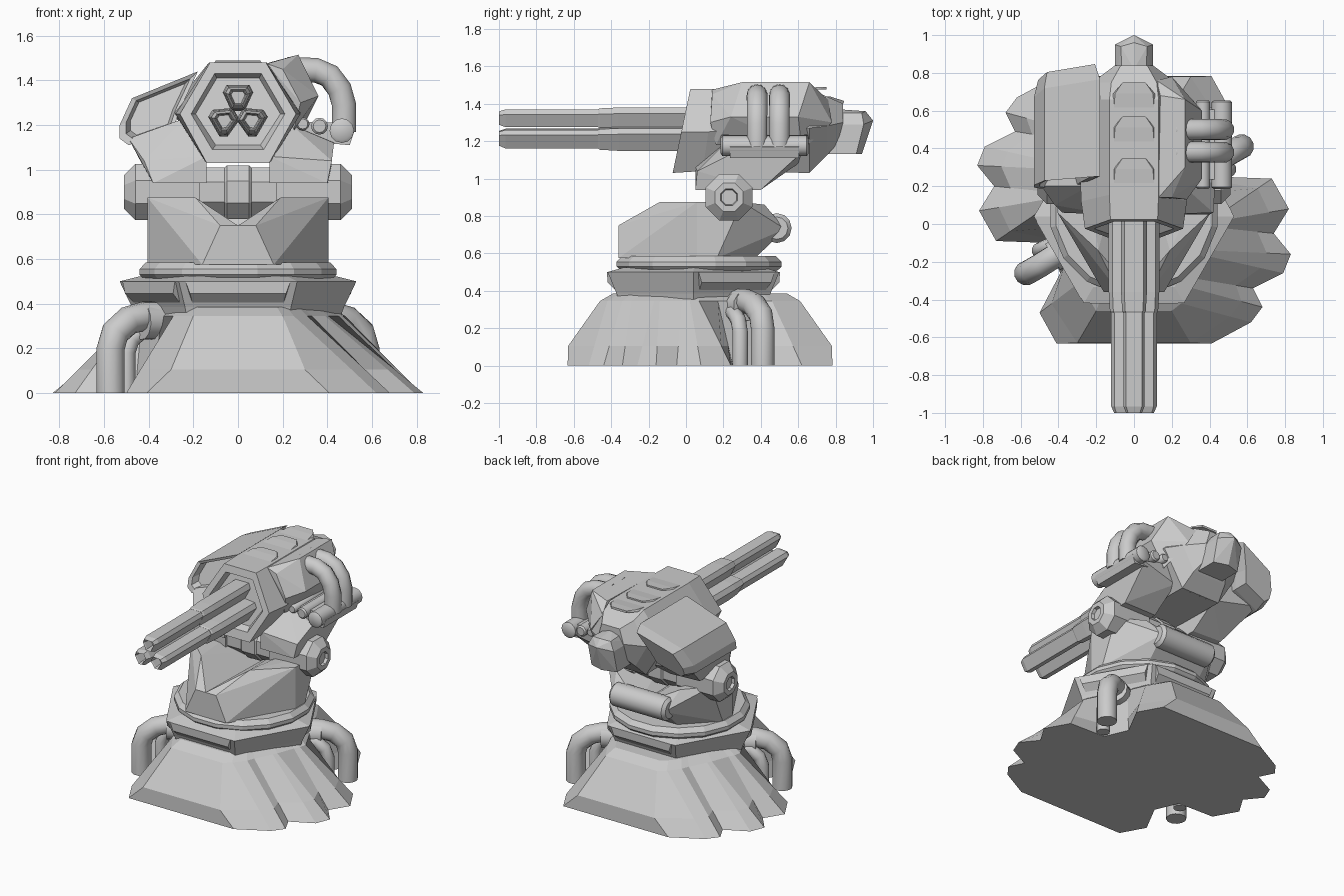
import bpy, bmesh, math
from mathutils import Vector, Matrix

if "Cube" in bpy.data.objects:
    bpy.data.objects.remove(bpy.data.objects["Cube"])

GREY = bpy.data.materials.new("armour_grey")
GREY.diffuse_color = (0.6, 0.6, 0.6, 1)
GREY.use_nodes = True
GREY.node_tree.nodes["Principled BSDF"].inputs["Base Color"].default_value = GREY.diffuse_color


def finish(name, bm):
    bmesh.ops.recalc_face_normals(bm, faces=bm.faces[:])
    me = bpy.data.meshes.new(name)
    bm.to_mesh(me)
    bm.free()
    me.materials.append(GREY)
    ob = bpy.data.objects.new(name, me)
    bpy.context.collection.objects.link(ob)
    return ob


def smooth(ob, angle=40):
    bpy.ops.object.select_all(action='DESELECT')
    ob.select_set(True)
    bpy.context.view_layer.objects.active = ob
    bpy.ops.object.shade_smooth_by_angle(angle=math.radians(angle))


def hull(name, pts, mirror=False):
    """Convex block through the points, optionally repeated at -x."""
    bm = bmesh.new()
    for s in ((1, -1) if mirror else (1,)):
        vs = [bm.verts.new((s * x, y, z)) for x, y, z in pts]
        r = bmesh.ops.convex_hull(bm, input=vs)
        junk = {v for v in r["geom_interior"] + r["geom_unused"] if isinstance(v, bmesh.types.BMVert)}
        bmesh.ops.delete(bm, geom=list(junk), context='VERTS')
    bmesh.ops.dissolve_limit(bm, angle_limit=0.03, verts=bm.verts[:], edges=bm.edges[:])
    return finish(name, bm)


def add_loft(bm, rings):
    rows = [[bm.verts.new(p) for p in ring] for ring in rings]
    n = len(rows[0])
    for a, b in zip(rows, rows[1:]):
        for i in range(n):
            j = (i + 1) % n
            bm.faces.new((a[i], a[j], b[j], b[i]))
    bm.faces.new(rows[0][::-1])
    bm.faces.new(rows[-1])


def loft(name, rings):
    bm = bmesh.new()
    add_loft(bm, rings)
    return finish(name, bm)


def lathe(name, profile, sides, centre, axis='z', turn=0.0):
    """Rings of (position along axis, radius) around the centre."""
    cx, cy, cz = centre
    rings = []
    for h, r in profile:
        ring = []
        for i in range(sides):
            a = 2 * math.pi * i / sides + turn
            u, v = r * math.cos(a), r * math.sin(a)
            ring.append({'x': (cx + h, cy + u, cz + v), 'y': (cx + u, cy + h, cz + v),
                         'z': (cx + u, cy + v, cz + h)}[axis])
        rings.append(ring)
    return loft(name, rings)


def pipe(name, pts, radius, sides=12):
    """Tube with mitred joints along a path."""
    pts = [Vector(p) for p in pts]
    bm = bmesh.new()
    rings, side = [], None
    for i, p in enumerate(pts):
        d = (pts[min(i + 1, len(pts) - 1)] - pts[max(i - 1, 0)]).normalized()
        side = d.orthogonal() if side is None else side - d * side.dot(d)
        side.normalize()
        up = d.cross(side)
        rings.append([p + radius * (side * math.cos(2 * math.pi * k / sides) +
                                    up * math.sin(2 * math.pi * k / sides)) for k in range(sides)])
    add_loft(bm, rings)
    smooth(finish(name, bm))


def opposite(p):
    return (-p[0], 0.15 - p[1], *p[2:])


# Skirt: smooth panel, ribbed fan and pipe recess, repeated by a half turn
foot = [(-.41, -.633), (.41, -.633), (.62, -.52), (.68, -.44), (.63, -.34), (.79, -.26), (.83, -.16),
        (.74, -.05), (.82, .08), (.73, .24), (.46, .25), (.39, .41), (.50, .62)]
rim = [(-.20, -.46), (.20, -.46), (.25, -.42), (.31, -.34), (.33, -.29), (.39, -.17), (.405, -.14),
       (.45, -.02), (.47, .02), (.48, .07), (.43, .17), (.34, .34), (.29, .46)]
middle = [(f[0] * .7 + r[0] * .3, f[1] * .7 + r[1] * .3) for f, r in zip(foot, rim)]
middle[0], middle[1] = (-.30, -.63), (.30, -.63)
rings = []
for half, z, s in ((foot, 0, 1), (middle, .105, 1), (rim, .345, 1), (rim, .385, .87)):
    full = half + [opposite(p) for p in half]
    rings.append([(x * s, .075 + (y - .075) * s, z) for x, y in full])
loft("base_skirt", rings)

# Hexagonal collar with overhanging plates on four sides, and turning ring
lathe("base_collar", [(.33, .455), (.385, .475), (.50, .53), (.525, .43)], 6, (0, .04, 0))
for i, a in enumerate((-90, 30, 90, 210)):
    turn = Matrix.Rotation(math.radians(a), 3, 'Z')
    pts = [turn @ Vector((r, s * w, z)) + Vector((0, .04, 0)) for s in (1, -1) for r, w, z in
           ((.35, .2, .385), (.40, .2, .385), (.46, .215, .445), (.462, .235, .50), (.35, .2, .505))]
    hull(f"collar_plate_{i + 1}", pts)
lathe("turning_ring", [(.50, .41), (.515, .435), (.53, .45), (.555, .45), (.585, .42)], 16, (0, .07, 0),
      turn=math.pi / 16)

# Pipes running out of the skirt on two sides
for name, r, path in (
        ("large_base_pipe", .065, [(.57, .41, 0), (.57, .41, .20), (.55, .40, .27), (.49, .365, .325),
                                   (.42, .32, .345), (.30, .26, .345)]),
        ("small_base_pipe", .042, [(.50, .29, 0), (.50, .29, .18), (.48, .28, .24), (.43, .26, .28),
                                   (.32, .22, .29)]),
        ("base_pipe_flange", .082, [(.43, .325, .32), (.36, .285, .32)])):
    pipe(name + "_right", path, r)
    pipe(name + "_left", [opposite(p) for p in path], r)

# Body: two wedge halves meeting in a central valley
hull("body", [(0, -.36, .575), (.16, -.36, .575), (.405, .06, .575), (.405, .165, .575), (.2, .37, .575),
              (0, .37, .575), (0, -.36, .75), (.08, -.36, .75), (.19, -.14, .875), (.405, .06, .875),
              (.405, .30, .875), (.25, .42, .86), (.2, .53, .73), (0, .53, .73)], True)
smooth(lathe("rear_cylinder", [(-.22, .06), (-.20, .08), (.20, .08), (.22, .06)], 12, (0, .485, .735), 'x'))

# Pivot axle with stepped hub caps
R = 1 / math.cos(math.pi / 8)
lathe("pivot_axle", [(-.20, .11 * R), (-.06, .11 * R), (-.05, .12 * R), (.05, .12 * R), (.06, .11 * R),
                     (.20, .11 * R)], 8, (0, .23, .90), 'x', math.pi / 8)
for s, side in ((1, "right"), (-1, "left")):
    lathe("pivot_cap_" + side, [(s * .17, .125 * R), (s * .46, .125 * R), (s * .51, .075 * R),
                                (s * .51, .045 * R), (s * .49, .04 * R)], 8, (0, .23, .90), 'x', math.pi / 8)

# Cradle arms carrying the gun housing: upright on the right, flared on the left
hull("cradle_arm_right", [(.14, .05, .94), (.14, .05, 1.06), (.40, .05, .94), (.42, .06, 1.04), (.16, .40, .94),
                          (.41, .40, .94), (.24, .22, 1.20), (.43, .22, 1.12), (.24, .62, 1.20),
                          (.43, .62, 1.14), (.16, .60, 1.08)])
hull("tube_bed", [(x, y, z) for y in (.235, .605) for x, z in
                  ((.25, 1.215), (.44, 1.21), (.52, 1.17), (.50, 1.11), (.28, 1.13))])
hull("cradle_arm_left", [(-.14, .05, .94), (-.14, .05, 1.06), (-.38, .06, .94), (-.42, .10, 1.04),
                         (-.16, .40, .94), (-.39, .40, .95), (-.24, .20, 1.23), (-.49, .20, 1.14),
                         (-.24, .64, 1.23), (-.49, .64, 1.14), (-.16, .60, 1.08)])


def section(y, tilt, *half):
    """Six-sided cross-section, leaning along y with height."""
    pts = list(half) + [(-x, z) for x, z in reversed(half)]
    return [(x, y + tilt * (z - 1.25), z) for x, z in pts]


# Gun housing with stepped hexagonal front opening
loft("gun_housing", [
    section(.02, .21, (.05, 1.31), (.07, 1.25), (.05, 1.19)),
    section(.02, .21, (.095, 1.41), (.19, 1.25), (.10, 1.11)),
    section(-.025, .21, (.105, 1.43), (.21, 1.25), (.115, 1.09)),
    section(-.025, .21, (.125, 1.48), (.26, 1.25), (.14, 1.03)),
    section(.12, .15, (.13, 1.48), (.28, 1.25), (.15, 1.04)),
    section(.66, 0, (.13, 1.48), (.30, 1.27), (.15, 1.03)),
    section(.75, 0, (.12, 1.44), (.22, 1.28), (.13, 1.12)),
    section(.84, 0, (.07, 1.40), (.10, 1.30), (.07, 1.22))])
# Hose mount on the right shoulder only
hull("housing_shoulder", [(.13, .14, 1.475), (.20, .14, 1.45), (.27, .30, 1.515), (.14, .30, 1.48),
                          (.28, .13, 1.30), (.36, .24, 1.33), (.25, .16, 1.18), (.27, .66, 1.515),
                          (.14, .68, 1.48), (.36, .60, 1.33), (.27, .62, 1.15), (.20, .78, 1.30),
                          (.12, .76, 1.42)])
hull("housing_belly", [(s * x, y, z) for s in (1, -1) for x, y, z in
                       ((.14, .05, 1.06), (.14, .48, 1.04), (.12, .65, 1.03), (.13, .74, 1.12), (.2, .4, 1.2))])

# Low raised louvres along the top, tapering toward the back
for i, y in enumerate((.17, .39, .57)):
    hull(f"top_louvre_{i + 1}", [(s * x, y + dy, z) for s in (1, -1) for x, dy, z in
                                 ((.11, 0, 1.475), (.11, .12, 1.475), (.10, .12, 1.488), (.06, .18, 1.49),
                                  (.06, .18, 1.475))])

# Tail block behind the housing
hull("tail_block", [(s * x, y, z) for s in (1, -1) for x, y, z in
                    ((.06, .74, 1.35), (.07, .94, 1.35), (.10, .74, 1.29), (.10, .95, 1.29), (.10, .74, 1.13),
                     (.10, .91, 1.13), (0, 1.0, 1.31), (0, .94, 1.13), (0, .82, 1.37), (0, .96, 1.36))])


# Three barrels with thicker sleeves around a common axis
def barrel(name, angle, stations):
    rings = []
    for y, k in stations:
        ring = []
        for x, r in ((-.025, .02), (-.056, .088), (-.042, .115), (.042, .115), (.056, .088), (.025, .02)):
            v = Matrix.Rotation(angle, 3, 'Y') @ Vector((x * k, 0, .07 + (r - .07) * k))
            ring.append((v.x, y, v.z + 1.255))
        rings.append(ring)
    loft(name, rings)


for i in range(3):
    a = i * 2 * math.pi / 3
    barrel(f"barrel_{i + 1}", a, [(-.93, .55), (-.99, .65), (-1.0, .75), (-.965, 1), (.06, 1)])
    barrel(f"barrel_sleeve_{i + 1}", a, [(-.47, 1.02), (-.46, 1.12), (-.36, 1.22), (.06, 1.22)])

# Three tubes on the right arm, with two hoses looping to the housing
for i, (x, z, r) in enumerate(((.29, 1.205, .03), (.365, 1.195, .038), (.465, 1.175, .055))):
    smooth(lathe(f"side_tube_{i + 1}", [(.185, r * .75), (.195, r), (.645, r), (.655, r * .75)], 12,
                 (x, 0, z), 'y'))
for i, y in enumerate((.38, .50)):
    pipe(f"side_hose_{i + 1}", [(.475, y, 1.17), (.475, y, 1.29), (.455, y, 1.36), (.41, y, 1.42),
                                (.35, y, 1.445), (.22, y, 1.45)], .056)

# Armoured launcher pod on the left with a recessed front window
shape = [(-.53, 1.20), (-.475, 1.32), (-.18, 1.44), (-.26, 1.27), (-.29, 1.18), (-.49, 1.11), (-.53, 1.14)]


def pod_ring(y, k, lean=.2):
    return [(-.37 + (x + .37) * k, y + lean * (z - 1.25), 1.26 + (z - 1.26) * k) for x, z in shape]


loft("launcher_pod", [pod_ring(.27, .70), pod_ring(.22, .82), pod_ring(.215, 1), pod_ring(.69, 1, .4),
                      pod_ring(.78, .86, .35)])
